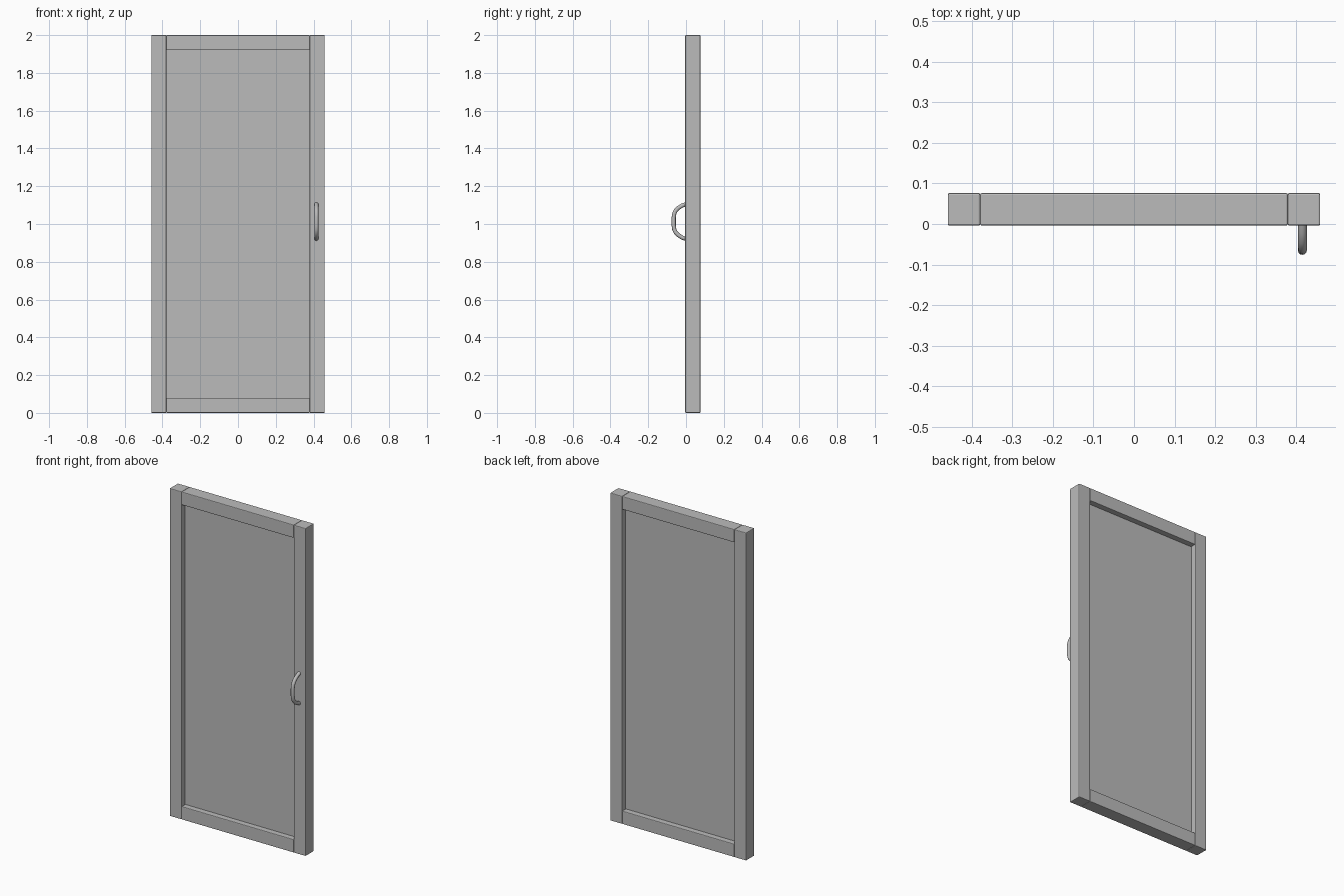
import bpy
import bmesh
from mathutils import Vector

cube = bpy.data.objects.get("Cube")
if cube:
    bpy.data.objects.remove(cube, do_unlink=True)

grey = bpy.data.materials.new("plain grey")
grey.use_nodes = True
colour = (0.5, 0.5, 0.5, 1)
grey.diffuse_color = colour
grey.node_tree.nodes["Principled BSDF"].inputs["Base Color"].default_value = colour

# Shared dimensions
HALF_WIDTH, HEIGHT, STILE = 0.459, 2.0, 0.08
FRONT, BACK = -0.004, 0.076
INNER = HALF_WIDTH - STILE


def box(name, low, high, bevel=0.0):
    """Box between two corners, with softened edges."""
    low, high = Vector(low), Vector(high)
    bm = bmesh.new()
    bmesh.ops.create_cube(bm, size=1)
    for v in bm.verts:
        v.co = Vector(c * s for c, s in zip(v.co, high - low)) + (low + high) / 2
    mesh = bpy.data.meshes.new(name)
    bm.to_mesh(mesh)
    bm.free()
    mesh.materials.append(grey)
    obj = bpy.data.objects.new(name, mesh)
    bpy.context.collection.objects.link(obj)
    if bevel:
        mod = obj.modifiers.new("soft edges", "BEVEL")
        mod.width = bevel
        mod.segments = 2
    return obj


# Uprights and crosspieces of the door frame
for name, left in (("right_stile", -HALF_WIDTH), ("left_stile", INNER)):
    box(name, (left, FRONT, 0), (left + STILE, BACK, HEIGHT), 0.004)
for name, bottom in (("bottom_rail", 0), ("top_rail", HEIGHT - STILE)):
    box(name, (-INNER, FRONT, bottom), (INNER, BACK, bottom + STILE), 0.004)

# Thin infill panel tucked into the frame
box("door_panel", (-INNER - 0.01, 0.03, 0.07), (INNER + 0.01, 0.042, HEIGHT - 0.07))

# Bowed pull handle: half profile mirrored about its middle height
MIDDLE, HANDLE_X = 1.013, 0.415
half = [(0.004, 0.093), (-0.02, 0.085), (-0.042, 0.071),
        (-0.055, 0.057), (-0.062, 0.042), (-0.065, 0.022)]
path = half + [(y, -z) for y, z in reversed(half)]
curve = bpy.data.curves.new("pull_handle", "CURVE")
curve.dimensions = "3D"
curve.bevel_depth = 0.011
curve.bevel_resolution = 4
curve.use_fill_caps = True
spline = curve.splines.new("POLY")
spline.points.add(len(path) - 1)
for point, (y, z) in zip(spline.points, path):
    point.co = (HANDLE_X, y, MIDDLE + z, 1)
spline.use_smooth = True
curve.materials.append(grey)
handle = bpy.data.objects.new("pull_handle", curve)
bpy.context.collection.objects.link(handle)
